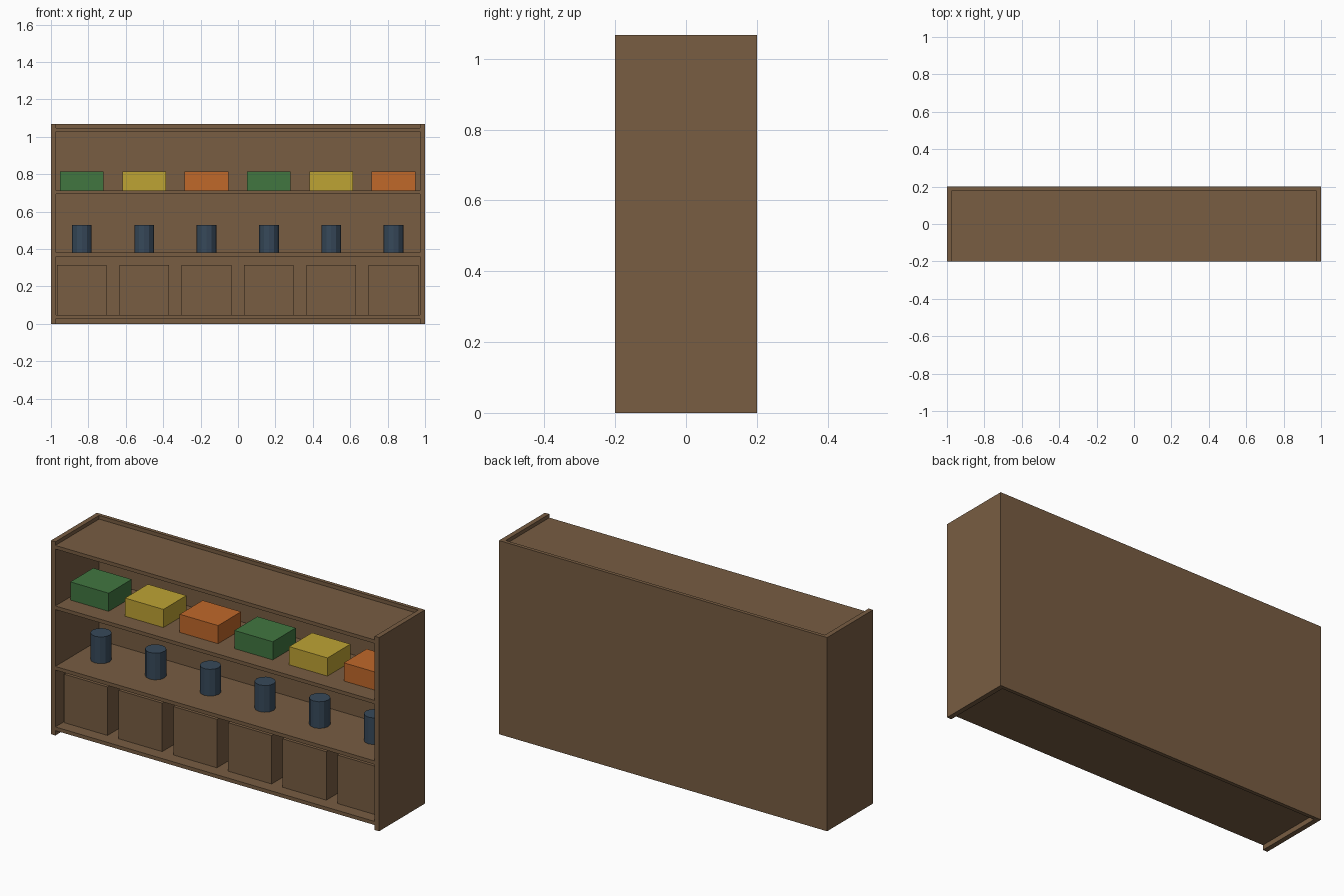
import bpy
import bmesh
from mathutils import Matrix, Vector

cube = bpy.data.objects.get("Cube")
if cube:
    bpy.data.objects.remove(cube, do_unlink=True)


def material(name, srgb):
    """Flat material from an 8-bit display colour."""
    rgba = [(c / 255 / 12.92) if c < 11 else ((c / 255 + 0.055) / 1.055) ** 2.4 for c in srgb] + [1]
    m = bpy.data.materials.new(name)
    m.use_nodes = True
    m.diffuse_color = rgba
    m.node_tree.nodes["Principled BSDF"].inputs["Base Color"].default_value = rgba
    return m


wood = material("brown_wood", (120, 93, 66))
slate = material("slate_blue", (55, 73, 90))
box_colours = [
    ("green", material("green", (65, 118, 64))),
    ("yellow", material("yellow", (190, 163, 52))),
    ("orange", material("orange", (192, 104, 42))),
]


def finish(name, bm, mat):
    mesh = bpy.data.meshes.new(name)
    bm.to_mesh(mesh)
    bm.free()
    mesh.materials.append(mat)
    obj = bpy.data.objects.new(name, mesh)
    bpy.context.collection.objects.link(obj)
    return obj


def block(name, low, high, mat):
    """Box between two opposite corners."""
    low, high = Vector(low), Vector(high)
    bm = bmesh.new()
    bmesh.ops.create_cube(bm, size=1, matrix=Matrix.Translation((low + high) / 2)
                          @ Matrix.Diagonal((*(high - low), 1)))
    return finish(name, bm, mat)


def can(name, x, z, radius, height, mat):
    """Upright faceted cylinder standing at height z."""
    bm = bmesh.new()
    bmesh.ops.create_cone(bm, cap_ends=True, segments=12, radius1=radius, radius2=radius,
                          depth=height, matrix=Matrix.Translation((x, 0, z + height / 2)))
    return finish(name, bm, mat)


HEIGHT, DEPTH = 1.067, 0.2
INNER, BACK = 0.973, 0.18
SHELF = 0.02
shelf_bottoms = [0.027 + i / 3 for i in range(4)]

# Cabinet carcass
block("right_side_panel", (-1, -DEPTH, 0), (-INNER, DEPTH, HEIGHT), wood)
block("left_side_panel", (INNER, -DEPTH, 0), (1, DEPTH, HEIGHT), wood)
block("back_panel", (-INNER, BACK, 0), (INNER, DEPTH, HEIGHT), wood)
for i, z in enumerate(shelf_bottoms):
    block(f"shelf_{i + 1}", (-INNER, -DEPTH, z), (INNER, BACK, z + SHELF), wood)

# Goods: a crate, a can and a coloured box in each column
crate_z, can_z, box_z = (z + SHELF for z in shelf_bottoms[:3])
for i in range(6):
    x = -0.835 + i / 3
    block(f"crate_{i + 1}", (x - 0.133, -0.133, crate_z), (x + 0.133, 0.133, crate_z + 0.267), wood)
    can(f"can_{i + 1}", x, can_z, 0.053, 0.147, slate)
    colour, mat = box_colours[i % 3]
    block(f"{colour}_box_{i + 1}", (x - 0.117, -0.1, box_z), (x + 0.117, 0.1, box_z + 0.1), mat)
